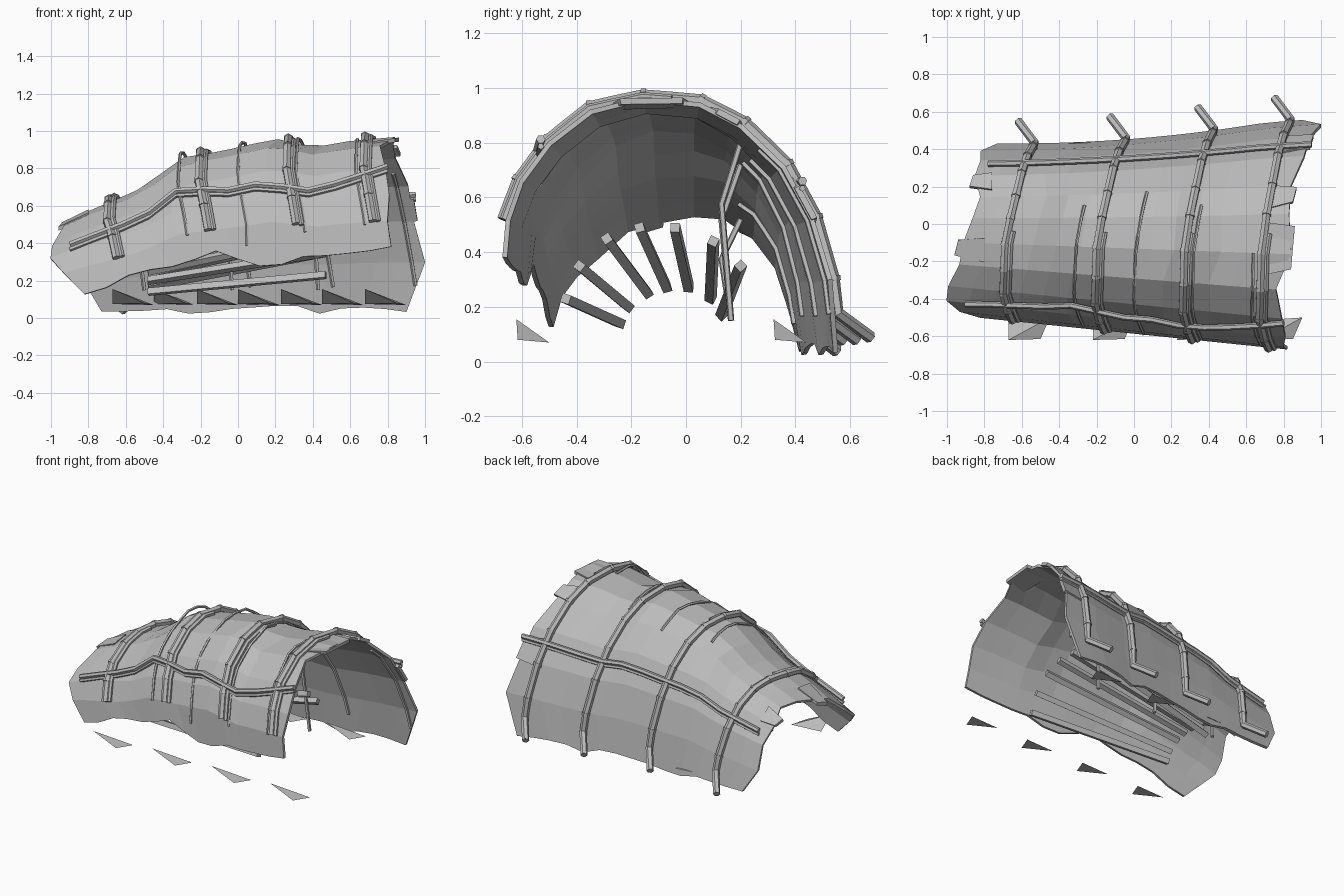
import bpy, bmesh, math, random
from mathutils import Vector

if "Cube" in bpy.data.objects:
    bpy.data.objects.remove(bpy.data.objects["Cube"])
random.seed(4)


def material(name, c):
    m = bpy.data.materials.new(name)
    m.use_nodes = True
    m.diffuse_color = (c, c, c, 1)
    m.node_tree.nodes["Principled BSDF"].inputs["Base Color"].default_value = (c, c, c, 1)
    return m


GREY = material("plain grey", 0.5)


def finish(name, bm):
    bmesh.ops.recalc_face_normals(bm, faces=bm.faces)
    me = bpy.data.meshes.new(name)
    bm.to_mesh(me)
    bm.free()
    me.materials.append(GREY)
    ob = bpy.data.objects.new(name, me)
    bpy.context.collection.objects.link(ob)
    return ob


def interp(table, x):
    if x <= table[0][0]:
        return table[0][1]
    for (a, p), (b, q) in zip(table, table[1:]):
        if x <= b:
            return p + (q - p) * (x - a) / (b - a)
    return table[-1][1]


# Canopy cross-sections (y, z) from front edge to back edge: small end, large end
SMALL = [(-.49, .15), (-.47, .25), (-.42, .36), (-.34, .43), (-.22, .5), (-.1, .52),
         (.03, .52), (.14, .5), (.25, .44), (.33, .33), (.38, .18), (.42, .01)]
LARGE = [(-.66, .4), (-.65, .52), (-.6, .66), (-.5, .8), (-.35, .92), (-.16, .96),
         (.05, .94), (.2, .86), (.35, .71), (.45, .52), (.51, .3), (.54, .05)]
SWELL = [(-1, -.15), (-.9, 0), (-.66, .23), (-.5, .39), (-.3, .75), (-.15, .8), (0, .87),
         (.2, .98), (.4, .87), (.6, .95), (.85, 1)]
HEM = [(-.8, .14), (-.5, .27), (-.1, .34), (.1, .26), (.3, .32), (.85, .4)]
LAST = len(SMALL) - 1


def canopy_point(x, v):
    """Point on the canopy at length x and row v (fractional)."""
    i = min(int(v), LAST - 1)
    f = v - i
    ty, tz = (x + .85) / 1.65, interp(SWELL, x)
    waist = .035 * max(0, 1 - ((x + .05) / .75) ** 2)
    pts = []
    for k in (i, i + 1):
        (ya, za), (yb, zb) = SMALL[k], LARGE[k]
        z = interp(HEM, x) if k == 0 else za + (zb - za) * tz
        pts.append(Vector((x, ya + (yb - ya) * ty - waist * max(0, k - 5) / 6, z)))
    return pts[0].lerp(pts[1], f)


def lifted(x, v, h):
    """Canopy point pushed outwards by h."""
    d = canopy_point(x, min(v + .3, LAST)) - canopy_point(x, max(v - .3, 0))
    return canopy_point(x, v) + Vector((0, -d.z, d.y)).normalized() * h


def tube(name, pts, r, sides=6, side=Vector((1, 0, 0))):
    bm = bmesh.new()
    rings = []
    for i, p in enumerate(pts):
        t = (pts[min(i + 1, len(pts) - 1)] - pts[max(i - 1, 0)]).normalized()
        a = (side - t * side.dot(t)).normalized()
        b = t.cross(a)
        ang = [2 * math.pi * (k + .5) / sides for k in range(sides)]
        rings.append([bm.verts.new(p + a * r * math.cos(q) + b * r * math.sin(q)) for q in ang])
    for p, q in zip(rings, rings[1:]):
        for k in range(sides):
            n = (k + 1) % sides
            bm.faces.new((p[k], p[n], q[n], q[k]))
    bm.faces.new(rings[0])
    bm.faces.new(rings[-1])
    return finish(name, bm)


# Hide canopy: ragged ends set row by row
starts = [-.82, -.93, -1, -.99, -.93, -.91, -.86, -.82, -.85, -.82, -.82, -.73]
ends = [.82, .8, .81, .79, .76, .84, .83, .84, .91, .94, 1.0, .9]
bm = bmesh.new()
COLS = 14
rows = []
for v in range(LAST + 1):
    row = []
    for u in range(COLS + 1):
        x = starts[v] + (ends[v] - starts[v]) * u / COLS
        p = canopy_point(x, v)
        if v in (0, LAST):
            p.z += random.uniform(-.025, .025)
        row.append(bm.verts.new(p))
    rows.append(row)
for a, b in zip(rows, rows[1:]):
    for u in range(COLS):
        bm.faces.new((a[u], a[u + 1], b[u + 1], b[u]))
canopy = finish("hide_canopy", bm)
mod = canopy.modifiers.new("thickness", "SOLIDIFY")
mod.thickness = .018
mod.offset = 0


# Loose hide flaps overhanging both ends
def flap(name, x0, x1, v0, v1):
    bm = bmesh.new()
    corners = [(x0, v0), (x1, v0 + .2), (x1 + .02, v1 - .1), (x0, v1)]
    lo = [bm.verts.new(lifted(x, v, -.003)) for x, v in corners]
    hi = [bm.verts.new(lifted(x, v, .019)) for x, v in corners]
    bm.faces.new(lo)
    bm.faces.new(hi)
    for k in range(4):
        n = (k + 1) % 4
        bm.faces.new((lo[k], lo[n], hi[n], hi[k]))
    finish(name, bm)


for i, f in enumerate([(.7, .84, 4.4, 5.8), (.72, .85, 6.2, 7), (.78, .94, 8.2, 9.1),
                       (-.8, -.96, 4.2, 5.2), (-.76, -.88, 7.3, 8.1)]):
    flap("end_flap_%d" % i, *f)

# Arched ribs, each with a kicked-out foot at the back and a doubled strand in front
SWAY = [(1, .05), (3, 0), (5, .01), (6, .04), (8, .1), (10, .16), (LAST, .18)]
for i, x in enumerate((-.7, -.21, .26, .67)):
    path = [lifted(x + interp(SWAY, v / 2), v / 2, .027) for v in range(2, 22)]
    path.append(path[-1] + Vector((-.09, .12, -.09)))
    tube("rib_%d" % i, path, .023)
    tube("rib_strand_%d" % i,
         [lifted(x + .03 + interp(SWAY, v / 2), v / 2, .022) for v in range(2, 12)], .015)
    # Lashing bands along the rib
    for k in range(2, 19, 2):
        mid = path[k]
        d = (path[k + 1] - mid).normalized() * .009
        tube("rib_band_%d_%d" % (i, k), [mid - d, mid + d], .026)

# Thin cords over the canopy, looping clear of it near their upper ends
for i, (x, low, top) in enumerate(((-.32, .9, 6.5), (0, .5, 7), (.31, .8, 6.4), (.63, .9, 5))):
    cord = []
    for k in range(13):
        f = k / 12
        v = low + (top - low) * f
        loop = .035 * max(0, 1 - abs(f - .8) / .2)
        cord.append(lifted(x + interp(SWAY, v), v, .012 + loop))
    tube("cord_%d" % i, cord, .009, 5)

# Long poles lying along the canopy
UP = Vector((0, 0, 1))
FRONT_ROW = [(-.9, 2.15), (-.7, 2.35), (-.5, 2.5), (-.35, 2.8), (-.2, 2.6), (-.05, 2.4),
             (.1, 2.45), (.25, 2.25), (.4, 2.3), (.6, 2.6), (.8, 2.95)]
BACK_ROW = [(-.78, 8.5), (.95, 8.35)]
for name, x0, x1, row in (("front_pole", -.9, .8, FRONT_ROW), ("back_pole", -.78, .95, BACK_ROW)):
    pts = []
    for k in range(13):
        x = x0 + (x1 - x0) * k / 12
        pts.append(lifted(x, interp(row, x), .035))
    tube(name, pts, .017, 6, UP)
    tube(name + "_strand", [p + Vector((0, 0, -.026)) for p in pts], .012, 5, UP)

# Fan of slats inside, narrowing towards the small end: (y, z) there, (y, z) at the large end
SLATS = [(-.24, .14, -.44, .23), (-.21, .2, -.39, .35), (-.14, .25, -.29, .45), (-.07, .27, -.17, .49),
         (.01, .27, -.04, .49), (.09, .23, .1, .44), (.13, .17, .2, .35)]
for i, (ya, za, yb, zb) in enumerate(SLATS):
    a, b = Vector((-.48, ya, za)), Vector((.47, yb, zb))
    tube("slat_%d" % i, [a, b], .024, 4, Vector((0, yb + .06, zb - .1)).normalized())

# Inner props and inner rib strands under the canopy
for i, (x, top) in enumerate(((-.55, .52), (-.08, .72), (.38, .8))):
    prop = [Vector((x, .2, top)), Vector((x + .02, .13, top * .72)), Vector((x + .05, .165, .15))]
    tube("inner_prop_%d" % i, prop, .012, 5)
for i, x in enumerate((-.55, -.08, .36, .8)):
    tube("inner_rib_%d" % i, [lifted(x + .03 + .02 * k, 7.5 + k / 2, -.014) for k in range(7)], .011, 5)


# Ground pegs in two rows
def peg(name, x, y):
    bm = bmesh.new()
    top, heel, tip, side = [bm.verts.new((x + a, y + b, c)) for a, b, c in
                            ((0, -.06, .155), (.17, -.055, .08), (.22, .06, .07), (0, .045, .075))]
    for f in ((top, heel, tip), (top, tip, side), (top, side, heel), (heel, side, tip)):
        bm.faces.new(f)
    finish(name, bm)


for i in range(4):
    peg("front_peg_%d" % i, -.67 + .45 * i, -.56)
    if i < 3:
        peg("back_peg_%d" % i, -.45 + .45 * i, .38)
